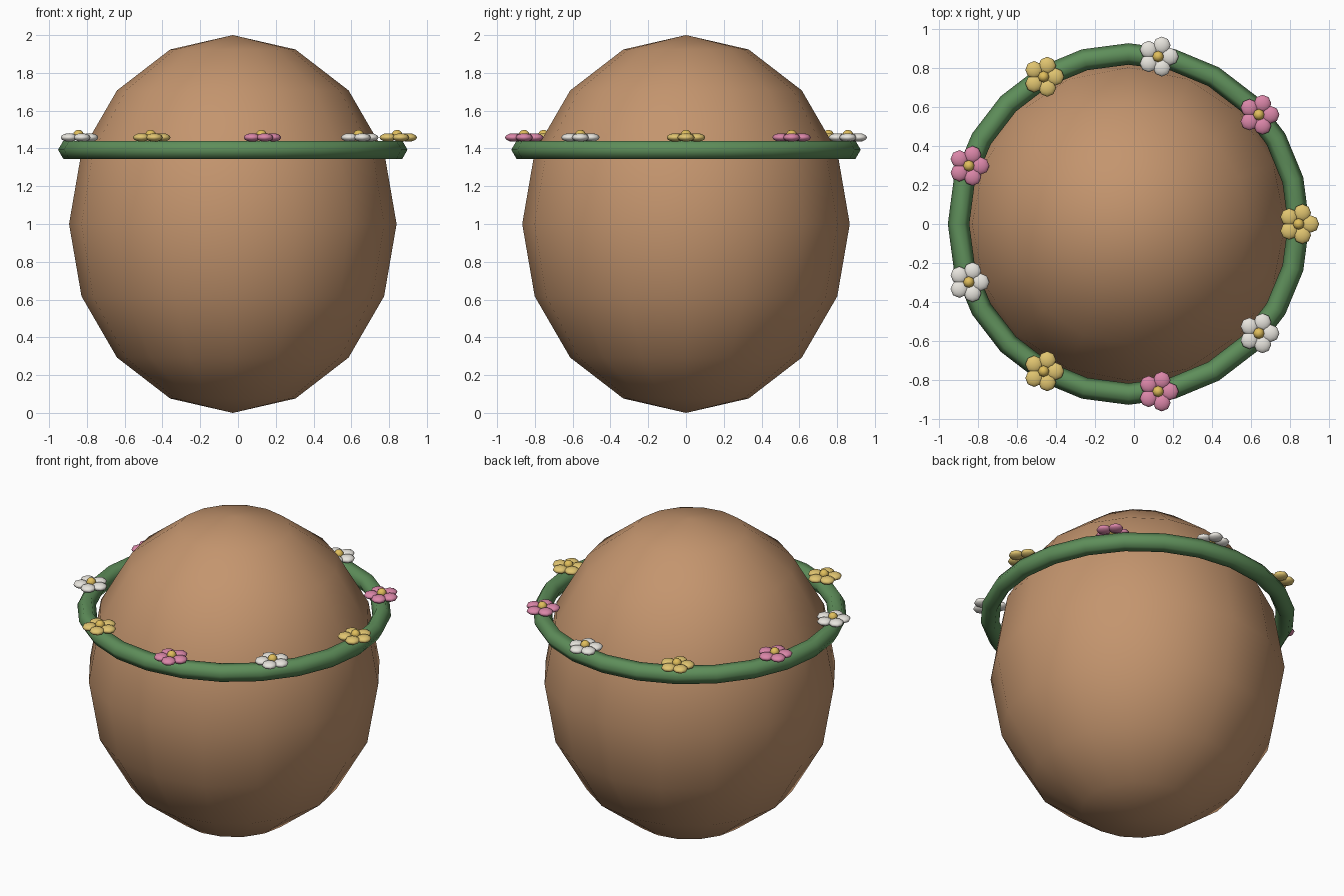
import bpy
from math import cos, sin, tau, radians

if "Cube" in bpy.data.objects:
    bpy.data.objects.remove(bpy.data.objects["Cube"])

CX = -0.0275      # the body and garland share this axis
RING = 0.87       # garland radius


def material(name, rgb):
    """Flat colour given in 0-255 sRGB, stored as linear."""
    linear = [((c / 255 + 0.055) / 1.055) ** 2.4 for c in rgb]
    mat = bpy.data.materials.new(name)
    mat.use_nodes = True
    mat.diffuse_color = (*linear, 1)
    bsdf = mat.node_tree.nodes["Principled BSDF"]
    bsdf.inputs["Base Color"].default_value = (*linear, 1)
    bsdf.inputs["Roughness"].default_value = 0.8
    return mat


def finish(name, mat):
    obj = bpy.context.object
    obj.name = name
    obj.data.materials.append(mat)
    bpy.ops.object.shade_smooth()
    return obj


def ball(name, mat, location, scale, segments, rings):
    bpy.ops.mesh.primitive_uv_sphere_add(segments=segments, ring_count=rings, location=location)
    bpy.context.object.scale = scale
    return finish(name, mat)


brown = material("warm brown", (196, 149, 110))
green = material("leaf green", (94, 142, 90))
yellow = material("yellow petal", (224, 196, 112))
pink = material("pink petal", (218, 134, 168))
white = material("white petal", (232, 229, 222))
gold = material("gold centre", (224, 190, 92))

# Egg-shaped body
ball("body", brown, (CX, 0, 1), (0.867, 0.867, 1), 16, 8)

# Six-sided garland hoop
bpy.ops.mesh.primitive_torus_add(location=(CX, 0, 1.393), major_radius=RING, minor_radius=0.055,
                                 major_segments=24, minor_segments=6)
finish("garland_ring", green)

# Nine flowers around the hoop, colours repeating in threes
for i in range(9):
    angle = radians(40 * i)
    x, y = CX + RING * cos(angle), RING * sin(angle)
    petal_mat = (yellow, pink, white)[i % 3]
    for p in range(5):
        turn = tau * p / 5
        spot = (x + 0.06 * cos(turn), y + 0.06 * sin(turn), 1.458)
        ball(f"flower_{i + 1}_petal_{p + 1}", petal_mat, spot, (0.045, 0.045, 0.0225), 8, 6)
    ball(f"flower_{i + 1}_centre", gold, (x, y, 1.47), (0.029, 0.029, 0.029), 8, 6)
